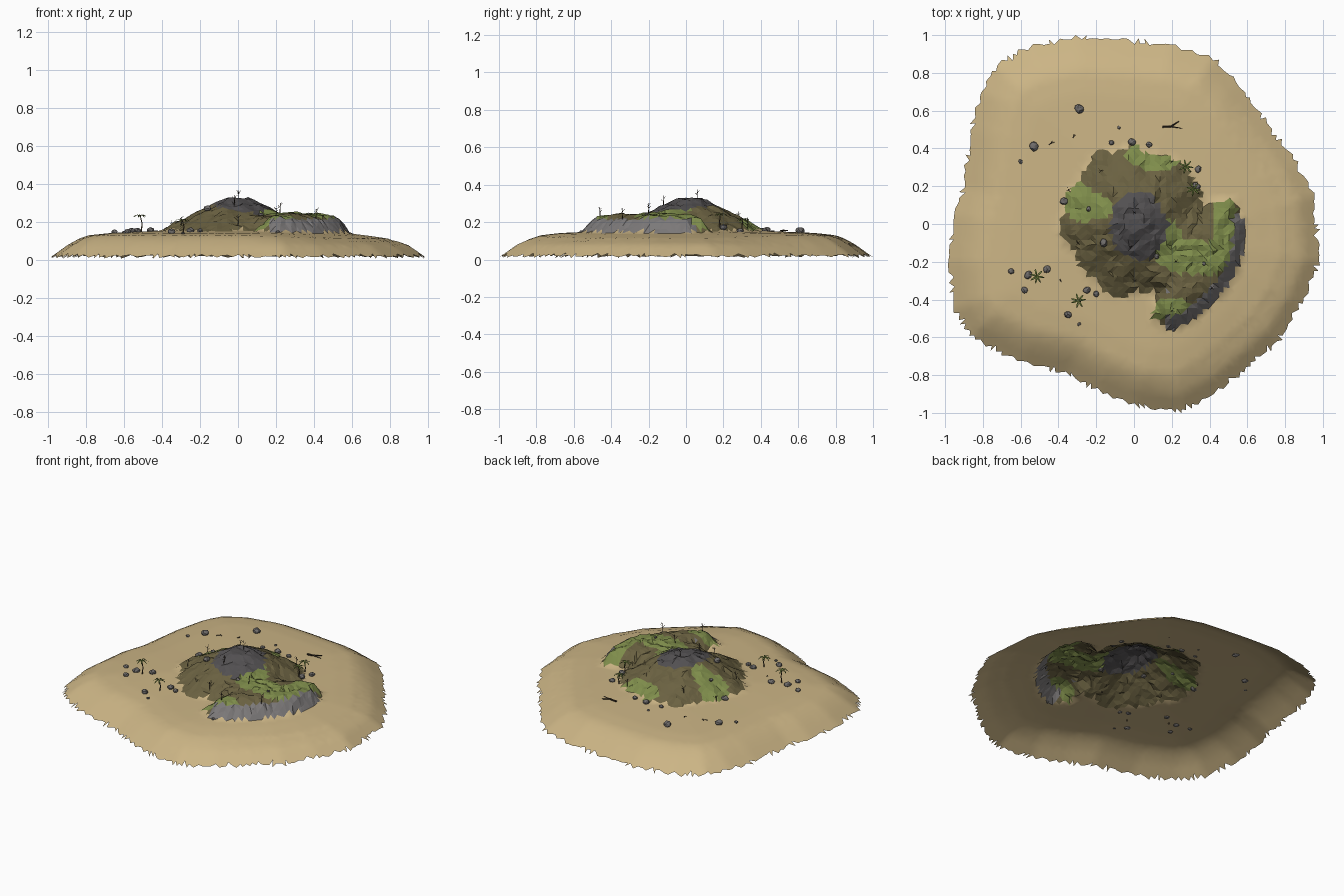
import bpy, bmesh, math, random
from mathutils import Vector, noise, Matrix

if "Cube" in bpy.data.objects:
    bpy.data.objects.remove(bpy.data.objects["Cube"])

random.seed(4)


def material(name, rgb):
    m = bpy.data.materials.new(name)
    m.diffuse_color = (*rgb, 1)
    m.use_nodes = True
    m.node_tree.nodes["Principled BSDF"].inputs["Base Color"].default_value = m.diffuse_color
    return m


SAND = material("sand", (0.60, 0.46, 0.235))
SOIL = material("olive soil", (0.145, 0.12, 0.053))
GRASS = material("grass", (0.21, 0.265, 0.07))
SUMMIT = material("dark summit rock", (0.085, 0.08, 0.083))
CLIFF = material("cliff rock", (0.20, 0.19, 0.19))
STONE = material("boulder stone", (0.16, 0.15, 0.145))
WOOD = material("dead wood", (0.04, 0.028, 0.018))
TRUNK = material("palm trunk", (0.10, 0.07, 0.035))
FROND = material("palm frond", (0.16, 0.22, 0.05))

# Shoreline and the outline of the raised shelf
SHORE = [(.98, -.2), (.95, .15), (.86, .32), (.71, .53), (.55, .74), (.42, .88), (.2, .95),
         (-.1, .98), (-.3, .99), (-.55, .94), (-.73, .84), (-.81, .7), (-.86, .5), (-.9, .2),
         (-.95, .05), (-.98, -.2), (-.95, -.45), (-.86, -.6), (-.6, -.73), (-.35, -.79),
         (-.2, -.88), (0, -.96), (.25, -.99), (.45, -.88), (.6, -.76), (.76, -.62), (.89, -.42)]
SHELF = [(-.1, .05), (.2, .06), (.33, .06), (.42, .125), (.53, .12), (.585, 0), (.575, -.15),
         (.52, -.28), (.42, -.41), (.3, -.51), (.2, -.56), (.1, -.49), (.12, -.36), (-.1, -.2)]


def inside_distance(x, y, poly):
    """Distance to a closed outline, positive inside."""
    best, inside = 9.0, False
    for (ax, ay), (bx, by) in zip(poly, poly[1:] + poly[:1]):
        dx, dy = bx - ax, by - ay
        t = max(0, min(1, ((x - ax) * dx + (y - ay) * dy) / (dx * dx + dy * dy)))
        best = min(best, math.hypot(x - ax - t * dx, y - ay - t * dy))
        if (ay > y) != (by > y) and x < ax + (y - ay) / dy * dx:
            inside = not inside
    return best if inside else -best


def ramp(v, pts):
    if v <= pts[0][0]:
        return pts[0][1]
    for (a, za), (b, zb) in zip(pts, pts[1:]):
        if v <= b:
            return za + (zb - za) * (v - a) / (b - a)
    return pts[-1][1]


def sand_height(x, y):
    d = inside_distance(x, y, SHORE)
    z = ramp(d, [(-.03, 0), (0, .02), (.08, .078), (.14, .112), (.19, .13), (.3, .142), (.6, .155)])
    low = ramp(x - .3 * y, [(.3, 0), (.7, 1)])
    return z - low * ramp(d, [(.08, 0), (.16, .017), (.3, .012), (.5, 0)])


def hill_height(x, y):
    a = math.atan2(y - .02, x)
    r = math.hypot(x, (y - .02) * .97) * (1.03 + .04 * math.sin(5 * a + 1) + .03 * math.sin(11 * a))
    mound = ramp(r, [(0, .33), (.06, .325), (.12, .3), (.2, .262), (.3, .208), (.39, .155), (.5, .05), (.6, -1)])
    shelf = ramp(inside_distance(x, y, SHELF), [(-.06, -1), (-.03, .08), (0, .155), (.045, .212), (.08, .233), (.25, .25)])
    rough = .013 * noise.noise(Vector((x * 13, y * 13, 2)))
    rough += .012 * noise.noise(Vector((x * 31, y * 31, 7)))
    return max(mound, shelf) + rough


def ground(x, y):
    return max(sand_height(x, y), hill_height(x, y))


# Grass patches: centre x, y and radii
PATCHES = [(.11, .36, .14, .08), (-.25, .09, .14, .075), (-.31, .17, .07, .06), (.3, -.17, .17, .09),
           (.48, 0, .07, .16), (.2, -.46, .13, .07), (.43, -.17, .09, .11), (.2, -.08, .06, .09)]


def ground_material(c):
    x, y = c.x, c.y
    if hill_height(x, y) < sand_height(x, y) + .003:
        return 0
    n = noise.noise(Vector((x * 9, y * 9, 4))) * .3
    if math.hypot((x - .02) / .145, (y + .01) / .19) < 1 + n * .5:
        return 3
    if inside_distance(x, y, SHELF) < .058 and x - y > .5 and x > .17:
        return 4
    if any(math.hypot((x - px) / rx, (y - py) / ry) < 1 + n for px, py, rx, ry in PATCHES):
        return 2
    return 1


def finish(name, bm, mats):
    me = bpy.data.meshes.new(name)
    bm.to_mesh(me)
    bm.free()
    for m in mats:
        me.materials.append(m)
    ob = bpy.data.objects.new(name, me)
    bpy.context.collection.objects.link(ob)
    return ob


# Island ground: an open triangulated sheet trimmed raggedly at the shore
bm = bmesh.new()
N, STEP = 75, .028
grid = {}
for i in range(N):
    for j in range(N):
        x = (i - N // 2) * STEP + random.uniform(-.005, .005)
        y = (j - N // 2) * STEP + random.uniform(-.005, .005)
        x, y = max(-.985, min(.985, x)), max(-1, min(1, y))
        grid[i, j] = bm.verts.new((x, y, ground(x, y)))
for i in range(N - 1):
    for j in range(N - 1):
        a, b, c, d = grid[i, j], grid[i + 1, j], grid[i + 1, j + 1], grid[i, j + 1]
        for tri in ([(a, b, c), (a, c, d)] if random.random() < .5 else [(a, b, d), (b, c, d)]):
            m = sum((v.co for v in tri), Vector()) / 3
            if inside_distance(m.x, m.y, SHORE) > 0:
                f = bm.faces.new(tri)
                f.material_index = ground_material(m)
                f.smooth = f.material_index == 0
bmesh.ops.delete(bm, geom=[v for v in bm.verts if not v.link_faces], context='VERTS')
finish("island_ground", bm, [SAND, SOIL, GRASS, SUMMIT, CLIFF])

# Boulders scattered over the beach and hill
BOULDERS = [(-.29, .61, .025), (-.53, .41, .025), (-.6, .33, .012), (-.65, -.25, .016),
            (-.56, -.27, .022), (-.46, -.24, .02), (-.58, -.35, .018), (-.25, -.35, .02),
            (-.2, -.37, .016), (-.35, -.48, .02), (-.29, -.53, .009), (.08, .42, .016),
            (-.01, .435, .02), (-.12, .43, .014), (-.08, .51, .009), (.34, .29, .018),
            (.33, .2, .022), (-.37, .12, .021), (-.16, -.1, .022), (-.24, .08, .013),
            (.12, -.17, .015), (.21, -.56, .01), (.37, -.21, .01)]
bm = bmesh.new()
for x, y, r in BOULDERS:
    mat = Matrix.Translation((x, y, ground(x, y) + r * .35)) @ Matrix.Rotation(random.uniform(0, 6), 4, 'Z')
    mat = mat @ Matrix.Diagonal((1.05, .9, .75, 1))
    rock = bmesh.ops.create_icosphere(bm, subdivisions=2, radius=r, matrix=mat)
    for v in rock['verts']:
        v.co += Vector([random.uniform(-.1, .1) * r for _ in range(3)])
finish("boulders", bm, [STONE])


def limb(bm, p, q, r0, r1, sides=5):
    """Tapered stick from p to q."""
    p, q = Vector(p), Vector(q)
    mat = Matrix.Translation((p + q) / 2) @ (q - p).to_track_quat('Z', 'Y').to_matrix().to_4x4()
    bmesh.ops.create_cone(bm, cap_ends=True, segments=sides, radius1=r0, radius2=r1,
                          depth=(q - p).length, matrix=mat)


# Palms: bent trunk with drooping folded fronds
for n, (x, y, h) in enumerate([(-.51, -.28, .095), (-.29, -.41, .075), (.28, .3, .075), (.32, .18, .075)]):
    base = Vector((x, y, ground(x, y) - .01))
    mid, top = base + Vector((.006, 0, h * .55)), base + Vector((-.004, .004, h))
    bm = bmesh.new()
    limb(bm, base, mid, .004, .003)
    limb(bm, mid, top, .003, .0025)
    finish(f"palm_trunk_{n}", bm, [TRUNK])
    bm = bmesh.new()
    for k in range(7):
        a = k * math.tau / 7 + random.uniform(-.2, .2)
        out, side = Vector((math.cos(a), math.sin(a), 0)), Vector((-math.sin(a), math.cos(a), 0))
        rows = []
        for d, w, z in [(0, .002, 0), (.016, .005, .006), (.03, .004, .002), (.04, .001, -.008)]:
            c = top + out * d + Vector((0, 0, z))
            rows.append([bm.verts.new(c + side * w * s - Vector((0, 0, abs(s) * w * .3))) for s in (-1, 0, 1)])
        for r, s in zip(rows, rows[1:]):
            for i in range(2):
                bm.faces.new((r[i], s[i], s[i + 1], r[i + 1]))
    bmesh.ops.recalc_face_normals(bm, faces=bm.faces)
    for f in bm.faces:
        if f.normal.z < 0:
            f.normal_flip()
    finish(f"palm_fronds_{n}", bm, [FROND])

# Bare dead saplings with forked twigs
bm = bmesh.new()
for x, y in [(-.02, -.12), (0, .06), (-.18, .28), (-.35, .18), (.2, -.46), (.41, -.34),
             (.2, .33), (-.3, -.1), (.22, -.2), (.0, -.3)]:
    base = Vector((x, y, ground(x, y) - .008))
    h = random.uniform(.055, .068)
    limb(bm, base, base + Vector((.003, 0, h)), .0024, .001, 4)
    for k in range(4):
        a, t = k * 1.8 + random.random(), random.uniform(.45, .85)
        p = base + Vector((.003 * t, 0, h * t))
        limb(bm, p, p + Vector((math.cos(a) * .015, math.sin(a) * .015, .012)), .0014, .0006, 3)
finish("dead_saplings", bm, [WOOD])

# Driftwood lying on the sand
bm = bmesh.new()
for x, y, s, a in [(.2, .525, 1, .1), (-.32, .465, .22, 1), (-.44, .43, .3, .6), (-.39, -.3, .15, 2)]:
    rot = Matrix.Rotation(a, 3, 'Z')
    o = Vector((x, y, ground(x, y) + .005))
    pts = [o + rot @ Vector((u * s, v * s, w * s)) for u, v, w in
           [(-.05, -.005, 0), (-.005, -.008, .004), (.04, .015, .004), (.055, -.025, .004)]]
    limb(bm, pts[0], pts[1], .005 * s + .001, .004 * s + .001)
    limb(bm, pts[1], pts[2], .004 * s + .001, .002)
    limb(bm, pts[1], pts[3], .003 * s + .001, .001)
finish("driftwood", bm, [WOOD])
